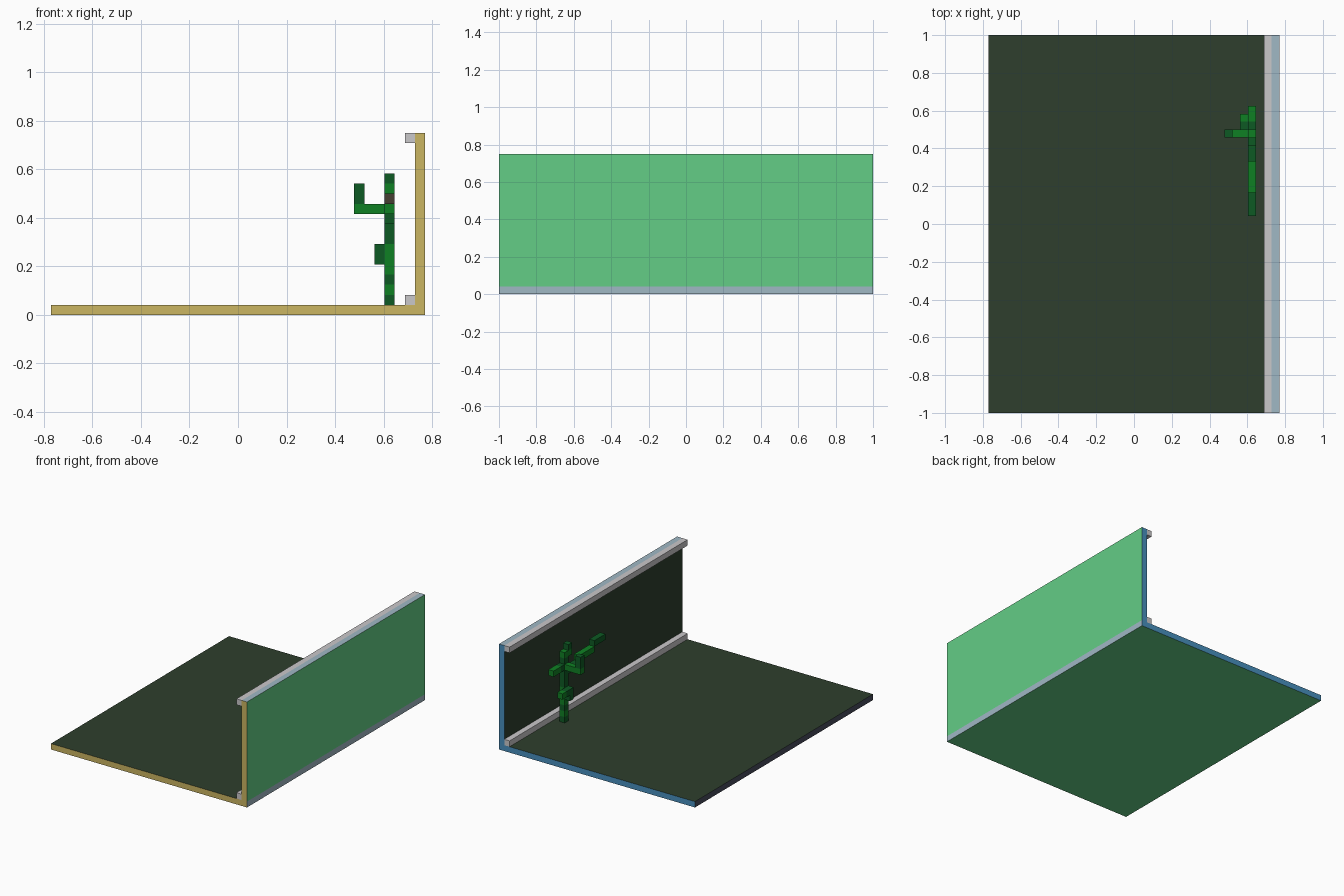
import bpy, bmesh
from mathutils import Vector

if "Cube" in bpy.data.objects:
    bpy.data.objects.remove(bpy.data.objects["Cube"])

V = 1 / 24                      # grid cell size
ORIGIN = Vector((-18.5 * V, -1.0, 0.0))


def lin(c):
    c /= 255
    return c / 12.92 if c <= 0.04045 else ((c + 0.055) / 1.055) ** 2.4


def material(name, r, g, b):
    m = bpy.data.materials.new(name)
    m.diffuse_color = (lin(r), lin(g), lin(b), 1)
    m.use_nodes = True
    m.node_tree.nodes["Principled BSDF"].inputs["Base Color"].default_value = m.diffuse_color
    return m


PINE = material("pine_green", 46, 63, 45)
MINT = material("mint_green", 99, 205, 134)
TAN = material("tan", 203, 182, 98)
BLUE = material("blue", 72, 144, 190)
PALE = material("pale_blue", 160, 184, 197)
SLATE = material("slate", 72, 76, 92)
GREY = material("light_grey", 202, 200, 202)
DARK = material("dark_leaf", 13, 90, 36)
LEAF = material("bright_leaf", 15, 128, 36)
BROWN = material("brown_tip", 70, 62, 50)


def finish(name, bm, mats):
    bmesh.ops.recalc_face_normals(bm, faces=bm.faces)
    me = bpy.data.meshes.new(name)
    bm.to_mesh(me)
    bm.free()
    for m in mats:
        me.materials.append(m)
    ob = bpy.data.objects.new(name, me)
    bpy.context.collection.objects.link(ob)
    return ob


def box(name, lo, hi, *mats):
    """Box between two grid corners."""
    lo, hi = ORIGIN + Vector(lo) * V, ORIGIN + Vector(hi) * V
    bm = bmesh.new()
    bmesh.ops.create_cube(bm, size=1)
    for v in bm.verts:
        v.co = [(lo[a] + hi[a]) / 2 + v.co[a] * (hi[a] - lo[a]) for a in range(3)]
    return finish(name, bm, mats)


# Floor and wall: one L profile pulled along y, coloured by face direction
profile = [(0, 0), (37, 0), (37, 1), (37, 18), (36, 18), (36, 1), (0, 1)]
bm = bmesh.new()
face = bm.faces.new([bm.verts.new(ORIGIN + Vector((x, 0, z)) * V) for x, z in profile])
ext = bmesh.ops.extrude_face_region(bm, geom=[face])
bmesh.ops.translate(bm, vec=(0, 2, 0),
                    verts=[e for e in ext["geom"] if isinstance(e, bmesh.types.BMVert)])
bmesh.ops.recalc_face_normals(bm, faces=bm.faces)
for f in bm.faces:
    n, c = f.normal, f.calc_center_median()
    if n.y < -0.5:
        f.material_index = 2                        # front ends
    elif n.y > 0.5:
        f.material_index = 3                        # back ends
    elif n.z < -0.5:
        f.material_index = 1                        # underside
    elif n.x > 0.5:
        f.material_index = 1 if c.z > V else 4      # outer wall and base strip
    elif n.z > 0.5:
        f.material_index = 4 if c.z > 0.5 else 0    # wall top, floor top
    else:
        f.material_index = 0 if c.z > V else 5      # inner wall, floor edge
finish("floor_and_wall", bm, [PINE, MINT, TAN, BLUE, PALE, SLATE])

# Trim rails along the inside of the wall
for name, k in (("lower_rail", 1), ("upper_rail", 17)):
    box(name, (35, 0, k), (36, 48, k + 1), GREY)

# Plant stem in alternating greens
for k0, k1, m in ((1, 2, DARK), (2, 3, LEAF), (3, 4, DARK), (4, 7, LEAF),
                  (7, 10, DARK), (10, 11, DARK), (11, 12, DARK), (12, 13, LEAF)):
    box("stem", (33, 35, k0), (34, 36, k1), m)
box("stem_tip", (33, 34, 12), (34, 35, 13), LEAF)
box("stem_tip", (33, 34, 13), (34, 35, 14), DARK)

# Low twig
box("low_twig", (32, 35, 5), (33, 36, 7), DARK)
box("low_twig", (32, 36, 6), (33, 37, 7), DARK)
box("low_twig_tip", (32, 37, 6), (33, 38, 7), LEAF)

# Side arm with raised end
box("side_arm", (30, 35, 10), (33, 36, 11), LEAF)
box("side_arm_tip", (30, 35, 11), (31, 36, 13), DARK)

# Back branch
box("back_branch", (33, 36, 10), (34, 37, 11), DARK)
box("back_branch_tip", (33, 37, 10), (34, 39, 11), LEAF)

# Front branch, stepping upwards
box("front_branch", (33, 32, 9), (34, 35, 10), DARK)
box("front_branch_middle", (33, 28, 10), (34, 32, 11), LEAF)
tip = box("front_branch_tip", (33, 25, 11), (34, 28, 12), DARK, BROWN)
for p in tip.data.polygons:
    p.material_index = int(p.normal.y < -0.5)
